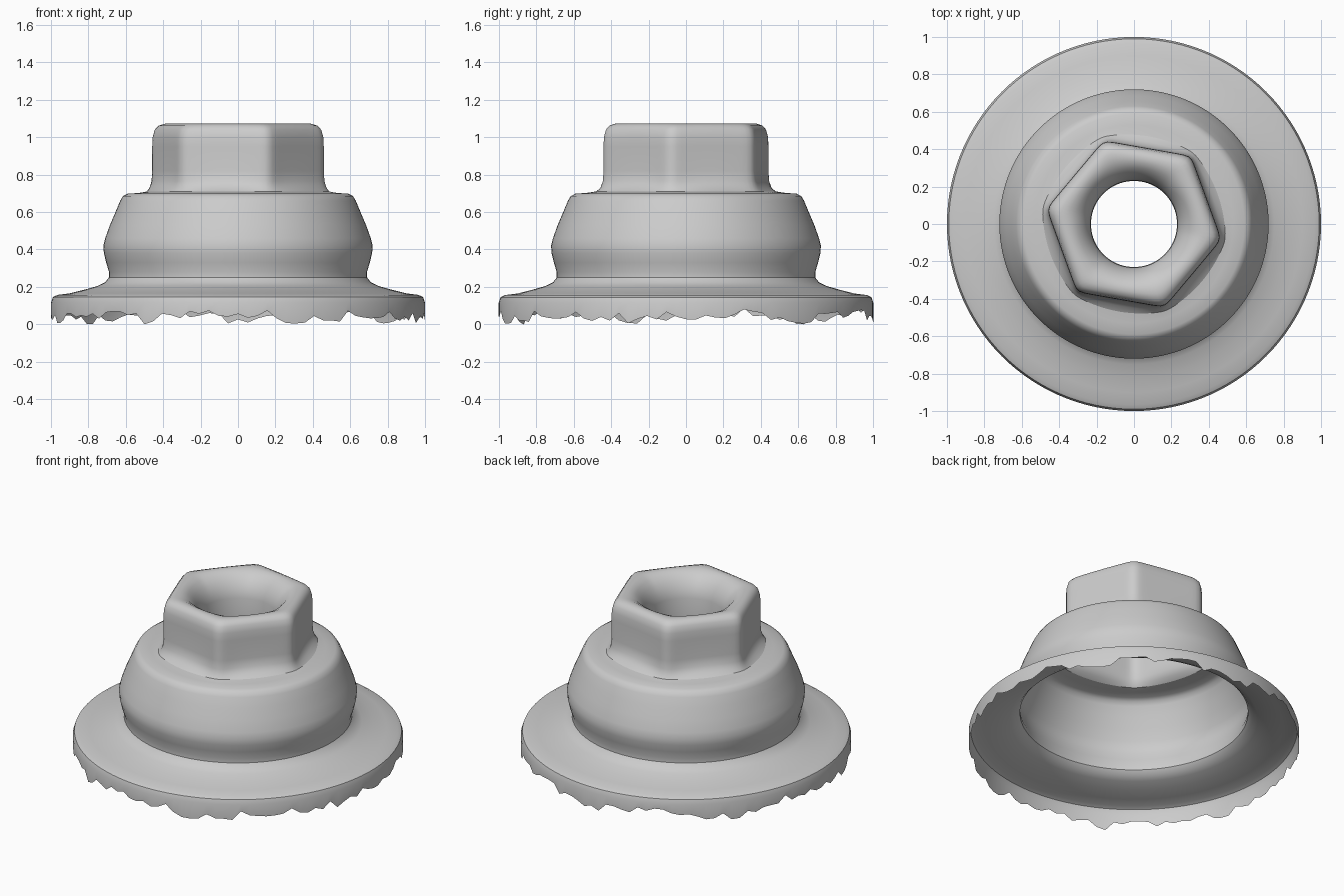
import bpy, bmesh, math, random

random.seed(4)
SEGMENTS = 120
HEX_TURN = math.radians(-10)

cube = bpy.data.objects.get("Cube")
if cube:
    bpy.data.objects.remove(cube, do_unlink=True)

grey = bpy.data.materials.new("plain grey")
grey.use_nodes = True
COLOUR = (0.6, 0.6, 0.6, 1)
grey.diffuse_color = COLOUR
grey.node_tree.nodes["Principled BSDF"].inputs["Base Color"].default_value = COLOUR


def hex_scale(angle):
    """Radius of a unit hexagon with softly rounded corners."""
    total = 0
    for k in range(6):
        flat = HEX_TURN + math.radians(30 + 60 * k)
        total += max(0, math.cos(angle - flat)) ** 30
    return total ** (-1 / 30)


def ragged(amount):
    """Torn edge offsets: short teeth over a slow wave."""
    return [amount * (0.35 * math.sin(i * math.tau / 17) + random.uniform(-0.65, 0.65))
            for i in range(SEGMENTS)]


def shell(name, profile, teeth=None):
    """Loft rings of (radius, height, hexagon share) into an open shell."""
    bm = bmesh.new()
    rings = []
    for row, (radius, height, share) in enumerate(profile):
        ring = []
        for i in range(SEGMENTS):
            a = math.tau * i / SEGMENTS
            r = radius * (1 + share * (hex_scale(a) - 1))
            z = height + (teeth[i] if teeth and row == 0 else 0)
            ring.append(bm.verts.new((r * math.cos(a), r * math.sin(a), z)))
        rings.append(ring)
    for low, high in zip(rings, rings[1:]):
        for i in range(SEGMENTS):
            j = (i + 1) % SEGMENTS
            bm.faces.new((low[i], low[j], high[j], high[i]))
    mesh = bpy.data.meshes.new(name)
    bm.to_mesh(mesh)
    bm.free()
    mesh.materials.append(grey)
    obj = bpy.data.objects.new(name, mesh)
    bpy.context.collection.objects.link(obj)
    bpy.ops.object.select_all(action='DESELECT')
    obj.select_set(True)
    bpy.context.view_layer.objects.active = obj
    bpy.ops.object.shade_smooth_by_angle(angle=math.radians(40))
    return obj


# Wide flange with a torn lower skirt
skirt_teeth = ragged(0.045)
lowest = min(skirt_teeth)
shell("flange", [
    (1.0, -lowest, 0), (1.0, 0.115, 0), (0.99, 0.145, 0), (0.965, 0.157, 0),
    (0.9, 0.165, 0), (0.82, 0.185, 0), (0.75, 0.205, 0), (0.71, 0.225, 0),
    (0.69, 0.25, 0)], skirt_teeth)

# Bulging collar and its flat shoulder
shell("collar", [
    (0.69, 0.25, 0), (0.69, 0.28, 0), (0.705, 0.33, 0), (0.717, 0.38, 0),
    (0.72, 0.42, 0), (0.71, 0.46, 0), (0.685, 0.53, 0), (0.655, 0.6, 0),
    (0.63, 0.66, 0), (0.615, 0.685, 0), (0.59, 0.698, 0), (0.53, 0.702, 0),
    (0.475, 0.71, 0.3)])

# Hexagonal head, rounded over its rim into the bore
shell("hex_head", [
    (0.475, 0.71, 0.3), (0.445, 0.73, 0.6), (0.42, 0.765, 0.9), (0.412, 0.82, 1),
    (0.412, 0.95, 1), (0.41, 1.0, 1), (0.402, 1.04, 0.95), (0.385, 1.062, 0.9),
    (0.36, 1.072, 0.75), (0.33, 1.068, 0.5), (0.3, 1.05, 0.25), (0.27, 1.015, 0.1),
    (0.245, 0.97, 0), (0.233, 0.92, 0), (0.23, 0.8, 0)])
